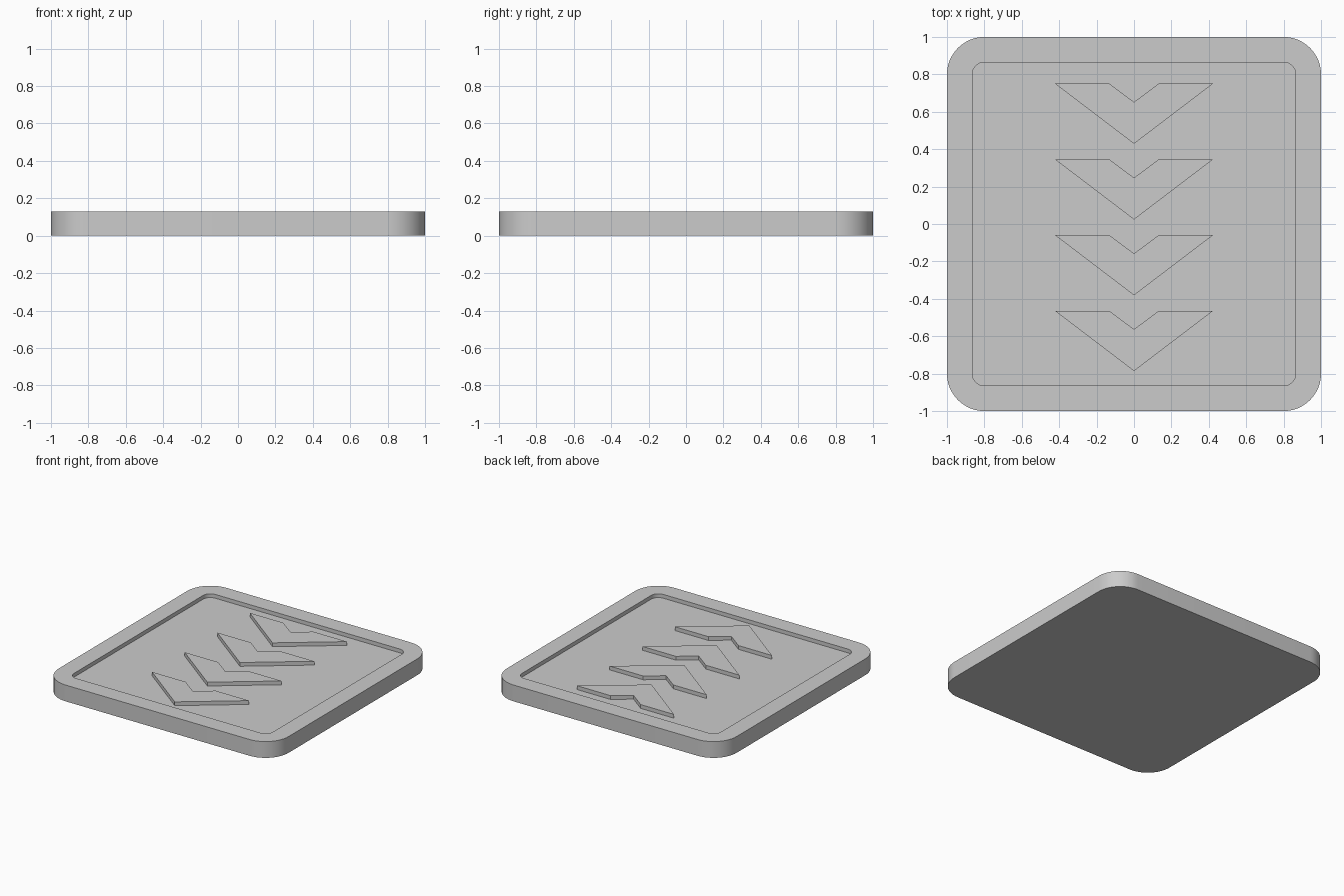
import bpy, bmesh, math

if "Cube" in bpy.data.objects:
    bpy.data.objects.remove(bpy.data.objects["Cube"])

HEIGHT, FLOOR = 0.128, 0.098
SEG = 12


def rounded_square(half, radius):
    pts = []
    for k, (sx, sy) in enumerate(((1, 1), (-1, 1), (-1, -1), (1, -1))):
        for i in range(SEG + 1):
            a = math.radians(90 * (k + i / SEG))
            pts.append((sx * (half - radius) + radius * math.cos(a),
                        sy * (half - radius) + radius * math.sin(a)))
    return pts


def loft(name, rings):
    """Join equal-sized rings [(points, z), ...] and cap both ends."""
    bm = bmesh.new()
    loops = [[bm.verts.new((x, y, z)) for x, y in pts] for pts, z in rings]
    for a, b in zip(loops, loops[1:]):
        n = len(a)
        for i in range(n):
            j = (i + 1) % n
            bm.faces.new((a[i], a[j], b[j], b[i]))
    bm.faces.new(loops[0][::-1])
    bm.faces.new(loops[-1])
    bmesh.ops.recalc_face_normals(bm, faces=bm.faces)
    mesh = bpy.data.meshes.new(name)
    bm.to_mesh(mesh)
    bm.free()
    obj = bpy.data.objects.new(name, mesh)
    bpy.context.collection.objects.link(obj)
    return obj


# Plate with a raised rim around a shallow recess
outer, inner = rounded_square(1.0, 0.2), rounded_square(0.864, 0.062)
plate = loft("plate", [(outer, 0), (outer, HEIGHT), (inner, HEIGHT), (inner, FLOOR)])
bpy.context.view_layer.objects.active = plate
plate.select_set(True)
bpy.ops.object.shade_smooth_by_angle(angle=math.radians(30))

# Four raised direction arrows, level with the rim
arrow = [(-0.422, 0), (0, -0.321), (0.422, 0), (0.131, 0), (0, -0.098), (-0.131, 0)]
for i in range(4):
    pts = [(x, y + 0.75 - 0.405 * i) for x, y in arrow]
    loft(f"arrow_{i + 1}", [(pts, FLOOR), (pts, HEIGHT)])
